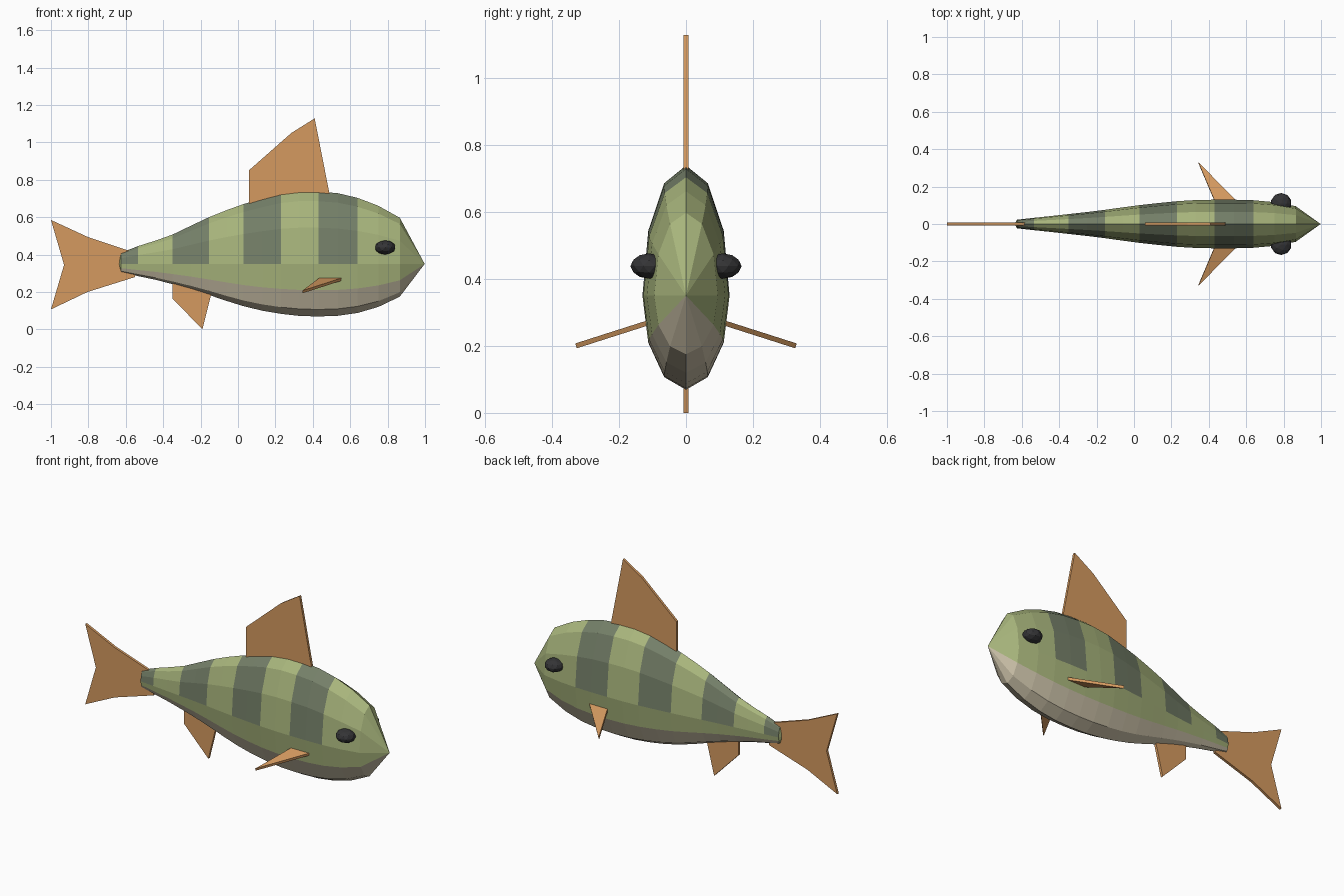
import bpy
import bmesh
from math import sin, cos, pi
from mathutils import Matrix, Vector

cube = bpy.data.objects.get("Cube")
if cube:
    bpy.data.objects.remove(cube, do_unlink=True)


def make_material(name, red, green, blue):
    """Flat colour given as 8-bit sRGB, stored as linear values."""
    linear = [((c / 255 + 0.055) / 1.055) ** 2.4 for c in (red, green, blue)]
    material = bpy.data.materials.new(name)
    material.use_nodes = True
    material.diffuse_color = (*linear, 1)
    shader = material.node_tree.nodes["Principled BSDF"]
    shader.inputs["Base Color"].default_value = (*linear, 1)
    return material


scale_green = make_material("scale green", 168, 181, 124)
stripe_green = make_material("stripe dark green", 116, 127, 104)
belly_cream = make_material("belly cream", 203, 193, 168)
fin_orange = make_material("fin orange", 213, 154, 96)
eye_black = make_material("eye black", 52, 52, 54)


def finish(name, bm, materials):
    """Turn a bmesh into a named, flat-shaded object."""
    bmesh.ops.recalc_face_normals(bm, faces=bm.faces[:])
    mesh = bpy.data.meshes.new(name)
    bm.to_mesh(mesh)
    bm.free()
    for material in materials:
        mesh.materials.append(material)
    obj = bpy.data.objects.new(name, mesh)
    bpy.context.collection.objects.link(obj)
    return obj


def plate(name, outline, thickness=0.015):
    """Flat fin: an outline in space thickened equally to both sides."""
    bm = bmesh.new()
    face = bm.faces.new([bm.verts.new(p) for p in outline])
    face.normal_update()
    offset = face.normal * thickness
    bmesh.ops.translate(bm, verts=bm.verts[:], vec=-offset / 2)
    extruded = bmesh.ops.extrude_face_region(bm, geom=[face], use_keep_orig=True)
    moved = [v for v in extruded["geom"] if isinstance(v, bmesh.types.BMVert)]
    bmesh.ops.translate(bm, verts=moved, vec=offset)
    return finish(name, bm, [fin_orange])


def upright_plate(name, profile):
    return plate(name, [(x, 0, z) for x, z in profile])


# Body: rings of twelve points around a straight centre line
AXIS = 0.35
SIDES = 12
# Each ring: position along the body, half width, height above, depth below
rings = [
    (-0.625, 0.023, 0.06, 0.045), (-0.535, 0.033, 0.095, 0.065),
    (-0.44, 0.043, 0.125, 0.085), (-0.35, 0.053, 0.157, 0.108),
    (-0.25, 0.064, 0.205, 0.136), (-0.155, 0.076, 0.25, 0.166),
    (-0.06, 0.089, 0.288, 0.198), (0.03, 0.101, 0.32, 0.226),
    (0.13, 0.112, 0.35, 0.25), (0.23, 0.122, 0.376, 0.267),
    (0.33, 0.128, 0.388, 0.278), (0.43, 0.13, 0.387, 0.281),
    (0.535, 0.13, 0.378, 0.277), (0.64, 0.127, 0.353, 0.262),
    (0.75, 0.117, 0.311, 0.23), (0.865, 0.095, 0.247, 0.175),
]
bm = bmesh.new()
loops = []
for x, half_width, above, below in rings:
    loop = []
    for i in range(SIDES):
        angle = 2 * pi * i / SIDES
        reach = above if cos(angle) > 0 else below
        loop.append(bm.verts.new((x, half_width * sin(angle), AXIS + reach * cos(angle))))
    loops.append(loop)
tail_tip = bm.verts.new((-0.64, 0, AXIS))
nose_tip = bm.verts.new((0.998, 0, AXIS))


def body_colour(segment, side):
    """Cream underside, dark bands on the upper half, green elsewhere."""
    if side in range(SIDES // 3, SIDES - SIDES // 3):
        return 2
    upper = side < SIDES // 4 or side >= SIDES - SIDES // 4
    banded = segment == 0 or segment % 4 in (3, 4 % 4) and segment < 13
    return 1 if upper and banded else 0


for i in range(SIDES):
    j = (i + 1) % SIDES
    for segment, (rear, front) in enumerate(zip(loops, loops[1:])):
        face = bm.faces.new((rear[i], rear[j], front[j], front[i]))
        face.material_index = body_colour(segment, i)
    bm.faces.new((tail_tip, loops[0][j], loops[0][i]))
    nose_face = bm.faces.new((nose_tip, loops[-1][i], loops[-1][j]))
    nose_face.material_index = body_colour(len(rings), i) and 2 * (4 <= i < 8)
finish("body", bm, [scale_green, stripe_green, belly_cream])

# Fins on the centre line
upright_plate("dorsal_fin", [(0.058, 0.6), (0.058, 0.85), (0.285, 1.05),
                             (0.41, 1.128), (0.49, 0.72), (0.51, 0.6)])
upright_plate("tail_fin", [(-0.55, 0.41), (-0.805, 0.495), (-1, 0.585),
                           (-0.93, 0.345), (-1, 0.107), (-0.805, 0.2), (-0.55, 0.28)])
upright_plate("anal_fin", [(-0.35, 0.3), (-0.35, 0.165), (-0.19, 0.0), (-0.13, 0.24)])

# Paired side fins and eyes
for side, label in ((1, "left"), (-1, "right")):
    # The model's front faces -y, so the +y pair lies on its back side
    place = "back" if side == 1 else "front"
    plate(place + "_side_fin", [(0.445, side * 0.09, 0.276),
                                (0.344, side * 0.328, 0.2),
                                (0.58, side * 0.09, 0.276)])
    bm = bmesh.new()
    bmesh.ops.create_icosphere(bm, subdivisions=2, radius=1)
    shape = Matrix.Translation(Vector((0.787, side * 0.11, 0.438)))
    bmesh.ops.transform(bm, verts=bm.verts[:],
                        matrix=shape @ Matrix.Diagonal((0.056, 0.056, 0.038, 1)))
    finish(place + "_eye", bm, [eye_black])
